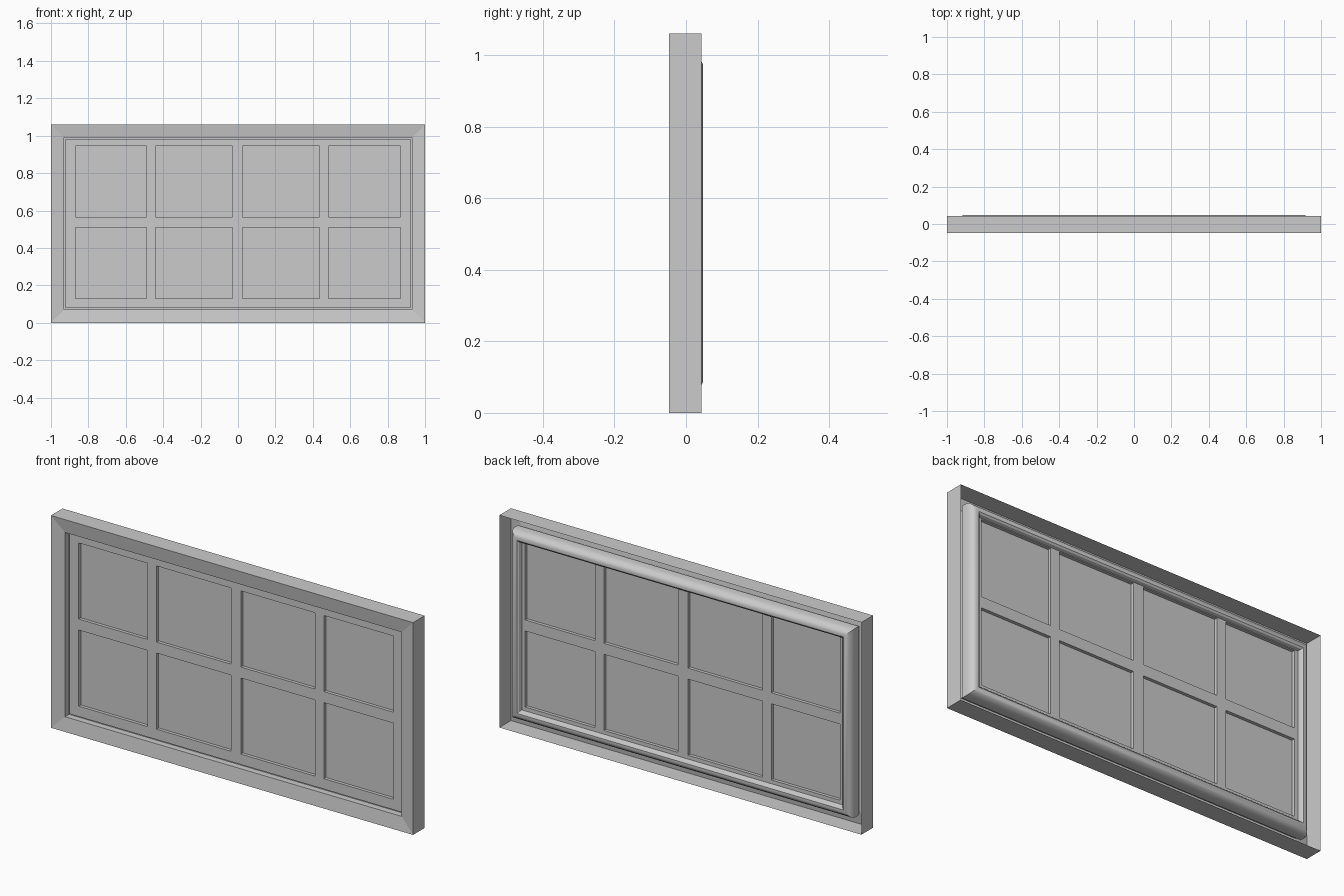
import bpy, bmesh

if "Cube" in bpy.data.objects:
    bpy.data.objects.remove(bpy.data.objects["Cube"])

W, H = 1.0, 1.06   # half width, full height


def finish(bm, name, smooth=False):
    bmesh.ops.recalc_face_normals(bm, faces=bm.faces)
    me = bpy.data.meshes.new(name)
    bm.to_mesh(me)
    bm.free()
    ob = bpy.data.objects.new(name, me)
    bpy.context.collection.objects.link(ob)
    if smooth:
        bpy.ops.object.select_all(action='DESELECT')
        bpy.context.view_layer.objects.active = ob
        ob.select_set(True)
        bpy.ops.object.shade_smooth_by_angle(angle=0.6)
    return ob


def mitred_ring(name, profile, smooth=False):
    """Sweep (inset, y) profile points around the window rectangle."""
    bm = bmesh.new()
    loops = []
    for d, y in profile:
        x = W - d
        loops.append([bm.verts.new((px, y, pz)) for px, pz in
                      ((-x, d), (x, d), (x, H - d), (-x, H - d))])
    for a, b in zip(loops, loops[1:]):
        for i in range(4):
            j = (i + 1) % 4
            bm.faces.new((a[i], a[j], b[j], b[i]))
    return finish(bm, name, smooth)


# outer frame: open-backed shell, front slopes slightly inward
mitred_ring("outer_frame", [(0, .044), (0, -.047), (.07, -.037), (.07, -.02),
                            (.06, -.02)])

# rounded moulding around the back of the sash
mitred_ring("sash_moulding", [(.078, -.014), (.078, -.005), (.07, -.005),
                              (.07, -.02), (.058, -.018), (.058, .014),
                              (.062, .028), (.071, .040), (.085, .047),
                              (.098, .047), (.106, .041), (.111, .026)], True)

# sash lattice: grid of cells with the eight pane openings left out
xs = [-.922, -.87, -.49, -.44, -.03, .025, .435, .485, .87, .922]
zs = [.078, .13, .51, .565, .945, .982]
bm = bmesh.new()
grid = [[bm.verts.new((x, -.014, z)) for z in zs] for x in xs]
for i in range(len(xs) - 1):
    for j in range(len(zs) - 1):
        if i % 2 and j % 2:
            continue
        bm.faces.new((grid[i][j], grid[i + 1][j],
                      grid[i + 1][j + 1], grid[i][j + 1]))
ext = bmesh.ops.extrude_face_region(bm, geom=bm.faces[:], use_keep_orig=True)
for v in ext["geom"]:
    if isinstance(v, bmesh.types.BMVert):
        v.co.y = .026
finish(bm, "sash_lattice")

# glass sheet running behind all openings
bm = bmesh.new()
bmesh.ops.create_cube(bm, size=1)
for v in bm.verts:
    v.co = (v.co.x * 1.8, .006 + v.co.y * .008, .5375 + v.co.z * .86)
finish(bm, "glass_panes")
